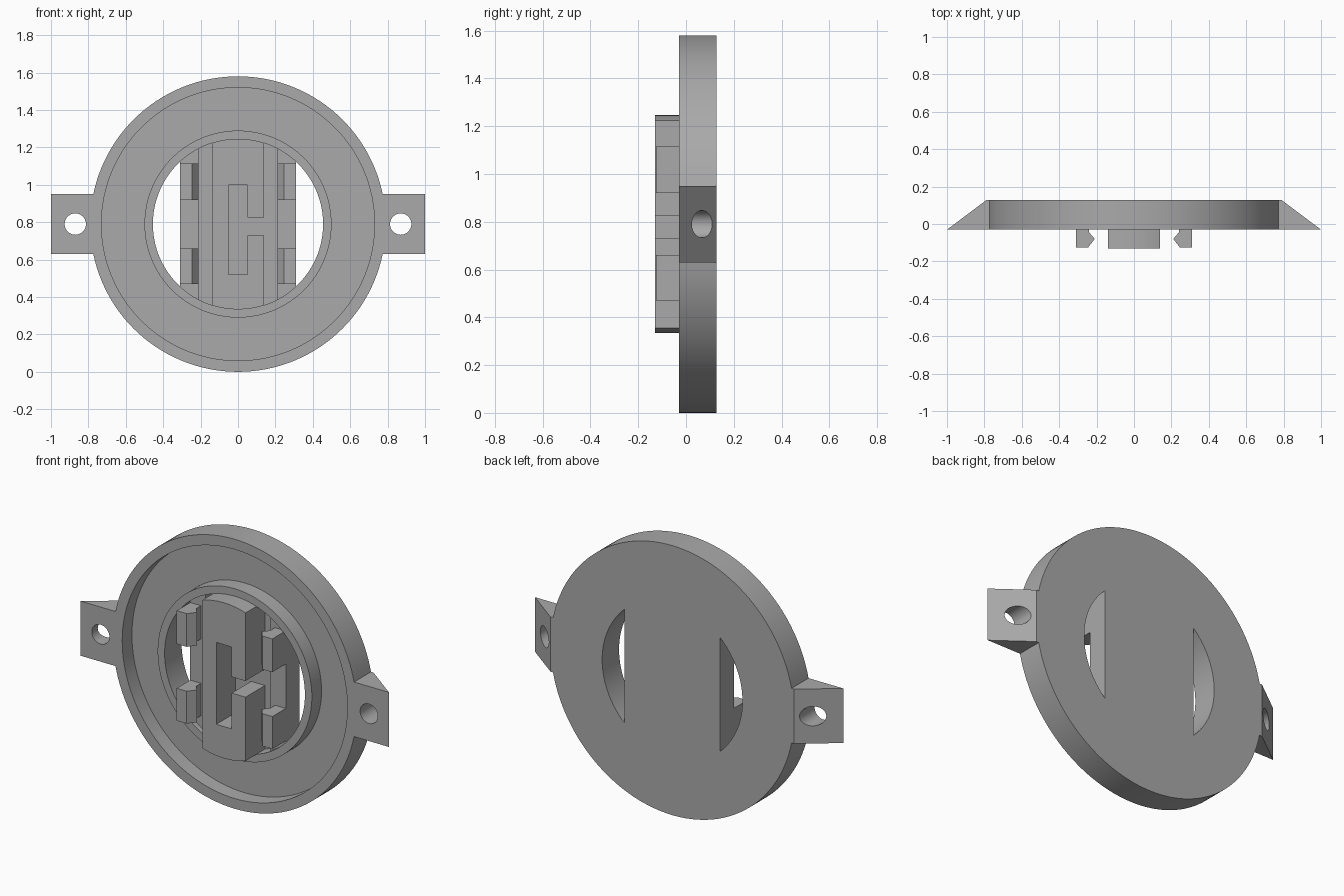
import bpy, bmesh, math

if "Cube" in bpy.data.objects:
    bpy.data.objects.remove(bpy.data.objects["Cube"])

CZ = 0.79                      # height of the disc centre
FRONT, BACK = -0.03, 0.127     # disc faces
BORE = 0.455

grey = bpy.data.materials.new("plain_grey")
grey.diffuse_color = (0.4, 0.4, 0.4, 1)
grey.use_nodes = True
grey.node_tree.nodes["Principled BSDF"].inputs["Base Color"].default_value = grey.diffuse_color


def prism(name, pts, axis, a, b):
    """Extrude a closed outline along y (xz outline) or z (xy outline)."""
    place = (lambda u, v, w: (u, w, v)) if axis == 'y' else (lambda u, v, w: (u, v, w))
    bm = bmesh.new()
    lo = [bm.verts.new(place(u, v, a)) for u, v in pts]
    hi = [bm.verts.new(place(u, v, b)) for u, v in pts]
    n = len(pts)
    bm.faces.new(lo)
    bm.faces.new(hi[::-1])
    for i in range(n):
        j = (i + 1) % n
        bm.faces.new((lo[i], hi[i], hi[j], lo[j]))
    bmesh.ops.recalc_face_normals(bm, faces=bm.faces[:])
    me = bpy.data.meshes.new(name)
    bm.to_mesh(me)
    bm.free()
    me.materials.append(grey)
    ob = bpy.data.objects.new(name, me)
    bpy.context.collection.objects.link(ob)
    return ob


def circle(r, n=128, cx=0):
    return [(cx + r * math.cos(2 * math.pi * i / n),
             CZ + r * math.sin(2 * math.pi * i / n)) for i in range(n)]


def rect(x0, x1, z0, z1):
    return [(x0, z0), (x1, z0), (x1, z1), (x0, z1)]


def strip(x0, x1, r=BORE, n=24):
    """Part of a circle between two vertical lines."""
    t0, t1 = math.acos(max(-1, x0 / r)), math.acos(min(1, x1 / r))
    ang = [t0 + (t1 - t0) * i / n for i in range(n + 1)]
    top = [(r * math.cos(t), r * math.sin(t)) for t in ang]
    low = [(x, -z) for x, z in reversed(top) if z > 1e-6]
    return [(x, CZ + z) for x, z in top + low]


def boolean(ob, other, op='DIFFERENCE'):
    m = ob.modifiers.new(op.lower(), 'BOOLEAN')
    m.operation, m.solver, m.object = op, 'EXACT', other
    bpy.context.view_layer.objects.active = ob
    bpy.ops.object.modifier_apply(modifier=m.name)
    bpy.data.objects.remove(other)


def mirror(pts, s):
    return [(s * u, v) for u, v in pts]


# Round disc with wedge-shaped mounting tabs
disc = prism("round_housing", circle(0.79), 'y', FRONT, BACK)
tab = [(0.76, FRONT), (1.0, FRONT), (0.79, BACK), (0.76, BACK)]
for s in (-1, 1):
    boolean(disc, prism("tab", mirror(tab, s), 'z', CZ - 0.16, CZ + 0.16), 'UNION')
    boolean(disc, prism("hole", circle(0.057, 48, s * 0.87), 'y', -0.2, 0.2))

# Ring-shaped recess between the outer rim and the inner lip
groove = prism("groove", circle(0.73), 'y', -0.2, 0.06)
boolean(groove, prism("core", circle(0.50), 'y', -0.3, 0.2))
boolean(disc, groove)

# Centre bore: deep channel, shallow side ledges, open side slots
boolean(disc, prism("channel", strip(-0.21, 0.21), 'y', -0.2, 0.05))
for s in (-1, 1):
    boolean(disc, prism("ledge", mirror(strip(0.21, 0.31), s), 'y', -0.2, 0.0))
    boolean(disc, prism("slot", mirror(strip(0.31, BORE), s), 'y', -0.2, 0.3))

# Raised centre block with a slot and a side branch
block = prism("centre_block", strip(-0.14, 0.14, 0.456), 'y', -0.13, 0.06)
boolean(block, prism("slot", rect(-0.05, 0.05, 0.52, 1.0), 'y', -0.3, 0.2))
boolean(block, prism("branch", rect(0.0, 0.3, 0.73, 0.825), 'y', -0.3, 0.2))

# Four hooked clips
hook = [(0.31, -0.125), (0.245, -0.125), (0.21, -0.08), (0.24, -0.045),
        (0.24, 0.0), (0.31, 0.0)]
for s, side in ((-1, "left"), (1, "right")):
    for z0, z1, level in ((0.47, 0.66, "lower"), (0.92, 1.115, "upper")):
        prism(f"{level}_{side}_clip", mirror(hook, s), 'z', z0, z1)

# Smooth the round walls, keep edges sharp
for ob in (disc, block):
    bpy.ops.object.select_all(action='DESELECT')
    ob.select_set(True)
    bpy.context.view_layer.objects.active = ob
    bpy.ops.object.shade_smooth_by_angle(angle=math.radians(25))
